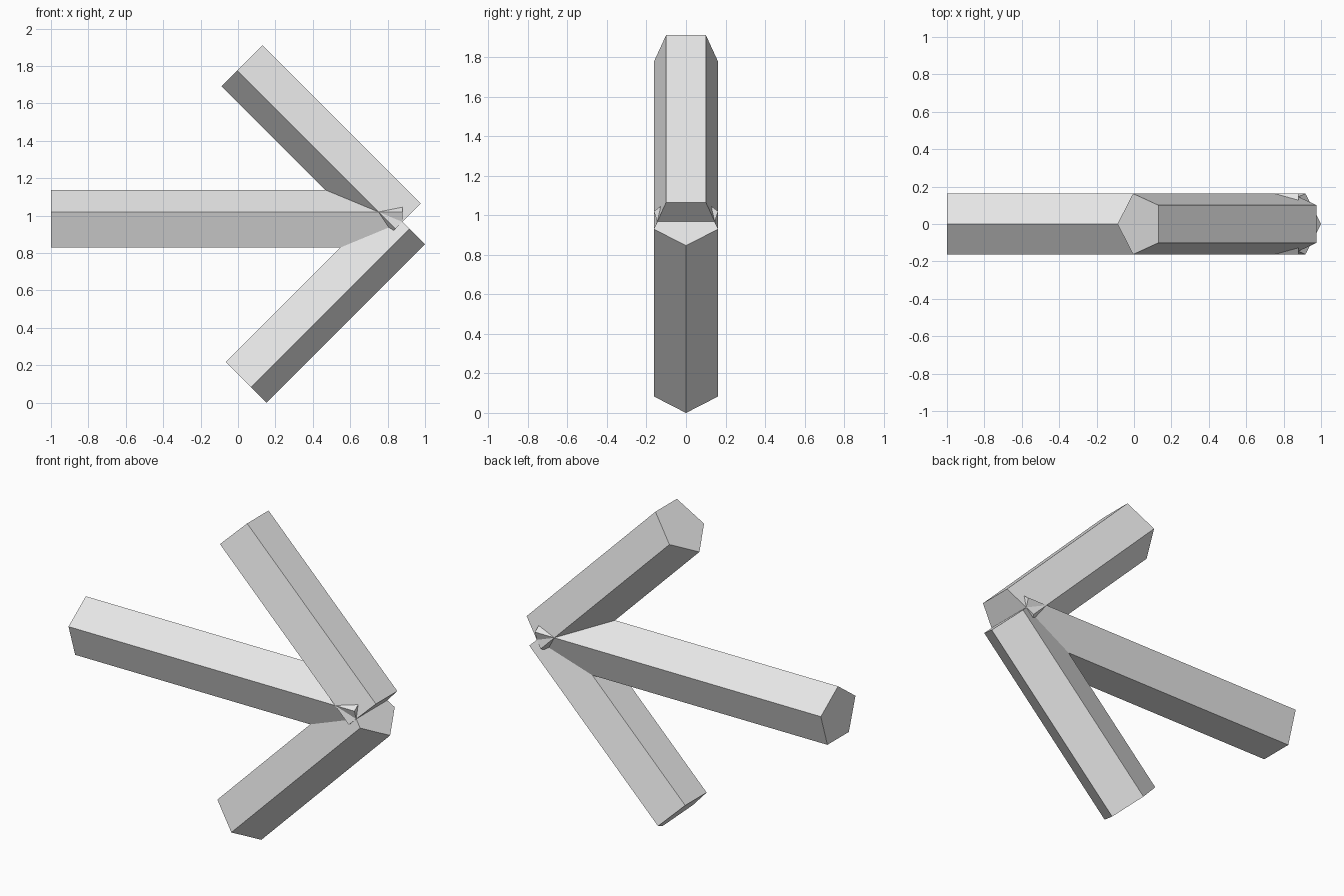
import bpy
from math import pi
from mathutils import Vector, Matrix

cube = bpy.data.objects.get("Cube")
if cube:
    bpy.data.objects.remove(cube, do_unlink=True)

# Single plain material
grey = bpy.data.materials.new("light_grey")
grey.use_nodes = True
colour = (0.8, 0.8, 0.8, 1)
grey.diffuse_color = colour
grey.node_tree.nodes["Principled BSDF"].inputs["Base Color"].default_value = colour

RADIUS = 0.171
TIP = Vector((0.879, 0, 0.967))  # where all three bars meet


def bar(name, direction, length, ridge):
    """Five-sided bar running from the tip; one corner points along ridge."""
    d, r = Vector(direction).normalized(), Vector(ridge).normalized()
    bpy.ops.mesh.primitive_cylinder_add(vertices=5, radius=RADIUS, depth=length)
    ob = bpy.context.object
    ob.name = name
    # The cylinder's first corner lies on its local +y
    side = r.cross(d)
    turn = Matrix((side, r, d)).transposed().to_4x4()
    ob.data.transform(Matrix.Translation(TIP + d * length / 2) @ turn)
    ob.data.materials.append(grey)
    return ob


# Shaft and the two barbs of the arrow
bar("shaft", (-1, 0, 0), 1.879, (0, 0, 1))
bar("upper_barb", (-1, 0, 1), 1.197, (-1, 0, -1))
bar("lower_barb", (-1, 0, -1), 1.197, (1, 0, -1))
